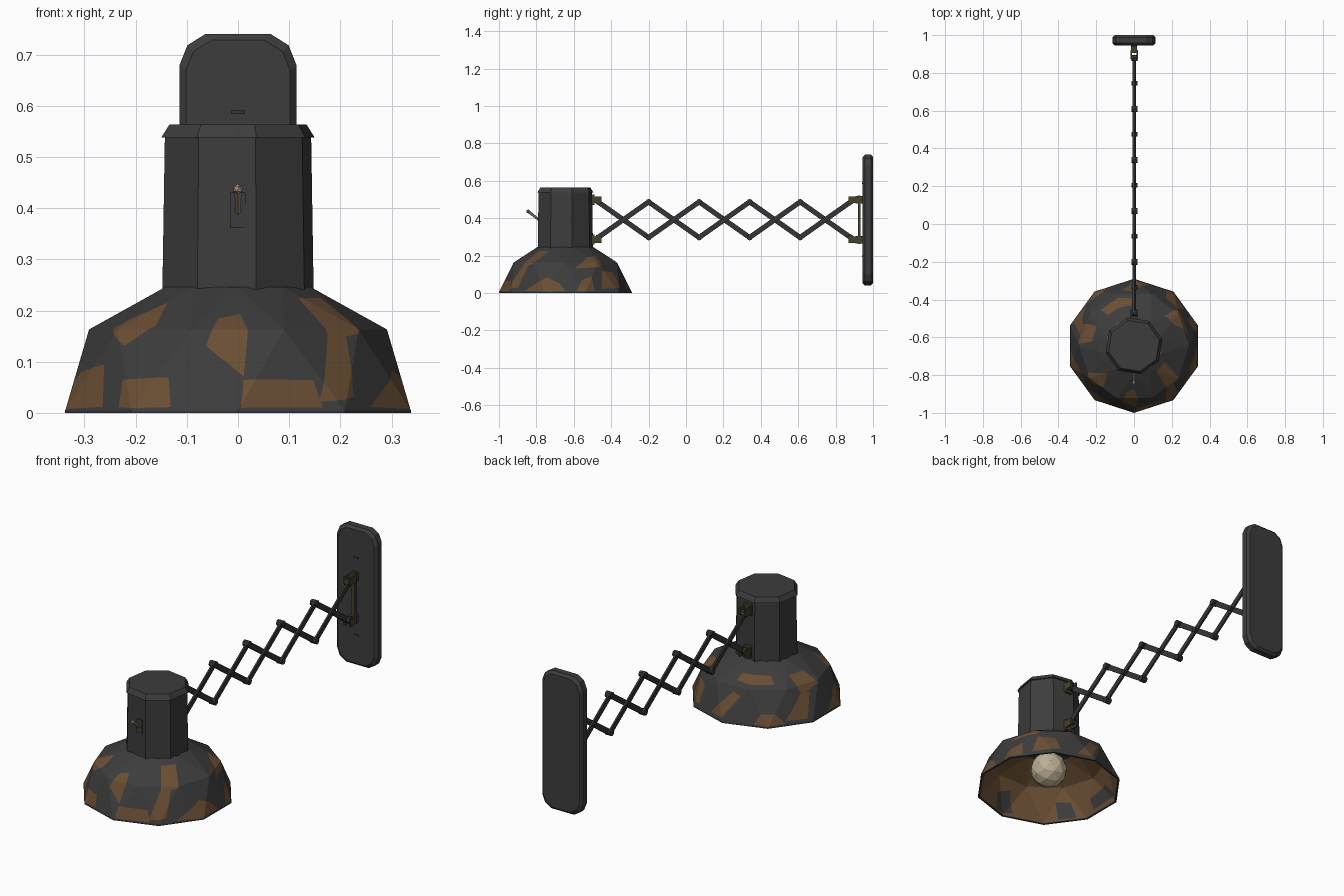
import bpy, bmesh, math
from mathutils import Vector, Matrix

if "Cube" in bpy.data.objects:
    bpy.data.objects.remove(bpy.data.objects["Cube"])

LAMP_Y = -0.645      # lamp axis
ARM_Z = 0.392        # arm centre height


def material(name, rgb):
    m = bpy.data.materials.new(name)
    m.use_nodes = True
    m.diffuse_color = (*rgb, 1)
    bsdf = m.node_tree.nodes["Principled BSDF"]
    bsdf.inputs["Base Color"].default_value = (*rgb, 1)
    bsdf.inputs["Roughness"].default_value = 0.8
    return m


GREY = material("charcoal", (0.046, 0.046, 0.046))
BLACK = material("dark_iron", (0.036, 0.036, 0.036))
RUST = material("rust_brown", (0.145, 0.076, 0.034))
BRASS = material("tarnished_brass", (0.06, 0.053, 0.024))
CREAM = material("cream", (0.5, 0.44, 0.3))
TAN = material("tan", (0.36, 0.29, 0.18))


def finish(bm, name, *mats):
    mesh = bpy.data.meshes.new(name)
    bm.to_mesh(mesh)
    bm.free()
    for m in mats:
        mesh.materials.append(m)
    obj = bpy.data.objects.new(name, mesh)
    bpy.context.collection.objects.link(obj)


def add_box(bm, center, size, tilt=0):
    mat = (Matrix.Translation(center) @ Matrix.Rotation(tilt, 4, 'X')
           @ Matrix.Diagonal((*size, 1)))
    bmesh.ops.create_cube(bm, size=1, matrix=mat)


def add_rod(bm, a, b, r1, r2, sides=8):
    a, b = Vector(a), Vector(b)
    turn = (b - a).to_track_quat('Z', 'Y').to_matrix().to_4x4()
    bmesh.ops.create_cone(bm, cap_ends=True, segments=sides, radius1=r1, radius2=r2,
                          depth=(b - a).length, matrix=Matrix.Translation((a + b) / 2) @ turn)


def around(radius, angle, z):
    """Point around the lamp axis; angle zero is the front."""
    return Vector((radius * math.sin(angle), LAMP_Y - radius * math.cos(angle), z))


def ring(bm, radius, z, sides, offset):
    return [bm.verts.new(around(radius, math.tau * (i + offset) / sides, z))
            for i in range(sides)]


def bridge(bm, a, b, triangles=False):
    n = len(a)
    for i in range(n):
        j = (i + 1) % n
        if triangles:
            bm.faces.new((a[i], a[j], b[i]))
            bm.faces.new((a[j], b[j], b[i]))
        else:
            bm.faces.new((a[i], a[j], b[j], b[i]))


# Painted patches as outlines: degrees from the front, height in hundredths
OUTER_RUST = [
    [(-88, 1), (-52, 1), (-57, 9.5), (-74, 8)],
    [(-43, 1), (-23, 1), (-25, 7), (-44, 6.5)],
    [(-60, 16.5), (-44, 21.5), (-37, 17), (-48, 13)],
    [(-12, 13), (-9, 18.5), (1, 19.5), (4, 16), (2, 7)],
    [(1, 1), (29, 1), (27, 6.5), (2, 6.5)],
    [(40, 22.5), (62, 22.5), (54, 15.5), (38, 14)],
    [(38, 15), (47, 15), (42, 3), (28, 2)],
    [(50, 1), (90, 1), (85, 5), (72, 8.5)],
    [(100, 13), (118, 19), (135, 20), (130, 14)],
    [(100, 1), (118, 1), (116, 9), (106, 7)],
    [(126, 2), (150, 3), (146, 11), (130, 12)],
    [(165, 2), (178, 2), (192, 13), (183, 14)],
    [(182, 18), (184, 20.5), (220, 20.5), (223, 17.5)],
    [(205, 1), (230, 1), (222, 6), (210, 6)],
    [(242, 20), (264, 20), (268, 15), (248, 12)],
    [(246, 13), (257, 13), (248, 2), (230, 2)],
]
INNER_GREY = [
    [(-64, 1), (-48, 1), (-46, 10), (-60, 9)],
    [(-112, 3), (-82, 2), (-80, 8), (-105, 10)],
    [(-8, 2), (10, 1), (14, 9), (0, 12)],
    [(52, 3), (80, 2), (76, 10), (60, 12)],
    [(120, 2), (145, 2), (140, 9), (125, 8)],
    [(180, 4), (205, 2), (200, 12), (188, 13)],
]


def paint(bm, outline):
    """Cut one outline into the shade with planes from its axis and colour the inside."""
    apex = Vector((0, LAMP_Y, sum(z for _, z in outline) / len(outline) / 100))
    spokes = []
    for angle, z in outline:
        z /= 100
        radius = min(0.355 - 0.38 * z, 0.149 + 1.7 * (0.246 - z))
        spokes.append(around(radius, math.radians(angle), z) - apex)
    middle = sum(spokes, Vector())
    inside = bm.faces[:]
    for a, b in zip(spokes, spokes[1:] + spokes[:1]):
        normal = a.cross(b).normalized()
        if normal.dot(middle) < 0:
            normal.negate()
        geom = set(inside)
        for f in inside:
            geom.update(f.edges, f.verts)
        cut = bmesh.ops.bisect_plane(bm, geom=list(geom), dist=1e-5,
                                     plane_co=apex, plane_no=normal)
        inside = [f for f in cut["geom"] if isinstance(f, bmesh.types.BMFace)
                  and normal.dot(f.calc_center_median() - apex) > 0]
    for f in inside:
        f.material_index = 1


# Faceted shade: an outer skin and an inner lining
def shade_skin(name, shrink, outlines, base, patch, flip):
    bm = bmesh.new()
    rim = ring(bm, 0.355 - shrink, 0.004, 10, 0)
    shoulder = ring(bm, 0.291 - shrink, 0.163, 10, 0.5)
    neck = ring(bm, 0.149 - shrink, 0.246 - shrink / 2, 10, 1)
    bridge(bm, rim, shoulder, True)
    bridge(bm, shoulder, neck, True)
    for outline in outlines:
        paint(bm, outline)
    if flip:
        bmesh.ops.reverse_faces(bm, faces=bm.faces[:])
    finish(bm, name, base, patch)


shade_skin("shade", 0, OUTER_RUST, GREY, RUST, False)
shade_skin("shade_lining", 0.007, INNER_GREY, RUST, GREY, True)

# Thin lip under the shade
bm = bmesh.new()
lip = [ring(bm, r, z, 10, 0) for r, z in ((0.346, 0), (0.355, 0), (0.355, 0.006), (0.346, 0.006))]
for a, b in zip(lip, lip[1:] + lip[:1]):
    bridge(bm, a, b)
finish(bm, "shade_lip", GREY)

# Octagonal housing with a slightly overhanging lid
bm = bmesh.new()
levels = [ring(bm, r, z, 8, 0.3) for r, z in
          ((0.152, 0.236), (0.147, 0.538), (0.154, 0.538), (0.138, 0.563))]
for a, b in zip(levels, levels[1:]):
    bridge(bm, a, b)
bm.faces.new(levels[0][::-1])
bm.faces.new(levels[-1])
finish(bm, "housing", GREY)

# Bulb and socket
bm = bmesh.new()
bmesh.ops.create_icosphere(bm, subdivisions=2, radius=0.09,
                           matrix=Matrix.Translation((0, LAMP_Y, 0.105)))
finish(bm, "bulb", CREAM)
bm = bmesh.new()
add_rod(bm, (0, LAMP_Y, 0.17), (0, LAMP_Y, 0.238), 0.05, 0.05)
finish(bm, "bulb_socket", BRASS)

# Toggle switch on the front
front = LAMP_Y - 0.139
bm = bmesh.new()
add_box(bm, (0, front, 0.396), (0.032, 0.012, 0.07))
finish(bm, "switch_plate", GREY)
bm = bmesh.new()
tip = (0, front - 0.06, 0.437)
add_rod(bm, (0, front, 0.39), tip, 0.006, 0.008, 6)
bmesh.ops.create_icosphere(bm, subdivisions=1, radius=0.011, matrix=Matrix.Translation(tip))
finish(bm, "switch_lever", TAN)

# Scissor arm: crossing bars in two layers with pins at every joint
STEP, REACH, START, CELLS = 0.27, 0.095, -0.47, 5
slope = math.atan2(2 * REACH, STEP)
length = math.hypot(2 * REACH, STEP) + 0.02
bars, pins = bmesh.new(), bmesh.new()


def add_pin(y, z, r):
    add_rod(pins, (-0.014, y, z), (0.018, y, z), r, r)


for i in range(CELLS):
    y = START + STEP * (i + 0.5)
    for side in (-1, 1):
        add_box(bars, (0.002 + 0.005 * side, y, ARM_Z), (0.009, length, 0.027), slope * side)
    add_pin(y, ARM_Z, 0.012)
for i in range(CELLS + 1):
    for side in (-1, 1):
        add_pin(START + STEP * i, ARM_Z + REACH * side, 0.016)
finish(bars, "scissor_bars", BLACK)
finish(pins, "scissor_pins", BLACK)

# Brackets at both ends of the arm, the slide rail and slots on the wall plate
brackets, slots = bmesh.new(), bmesh.new()
END = START + STEP * CELLS
for side in (-1, 1):
    z = ARM_Z + 0.106 * side
    add_box(brackets, (0, -0.497, z), (0.04, 0.014, 0.055))
    add_box(brackets, (0, END + 0.045, z), (0.03, 0.04, 0.04))
    for x in (-0.014, 0.018):
        add_box(brackets, (x, -0.473, z), (0.007, 0.04, 0.035))
        add_box(brackets, (x, END + 0.015, z), (0.007, 0.05, 0.035))
    add_box(slots, (0, 0.944, ARM_Z + 0.195 * side), (0.028, 0.006, 0.007))
add_box(brackets, (0, 0.926, ARM_Z), (0.02, 0.014, 0.26))
finish(brackets, "brackets_and_rail", BRASS)
finish(slots, "wall_plate_slots", BLACK)

# Wall plate with rounded corners and slightly softened edges
bm = bmesh.new()
layers = []
for y, inset in ((0.945, 0.012), (0.957, 0), (0.988, 0), (1.0, 0.012)):
    w, h = 0.114 - inset, 0.35 - inset
    corner = [(w, h - 0.06), (w - 0.015, h - 0.022), (w - 0.05, h)]
    top = corner + [(-x, z) for x, z in corner[::-1]]
    outline = top + [(x, -z) for x, z in top[::-1]]
    layers.append([bm.verts.new((x, y, 0.39 + z)) for x, z in outline])
for a, b in zip(layers, layers[1:]):
    bridge(bm, a, b)
bm.faces.new(layers[0])
bm.faces.new(layers[-1])
bmesh.ops.recalc_face_normals(bm, faces=bm.faces[:])
finish(bm, "wall_plate", GREY)
